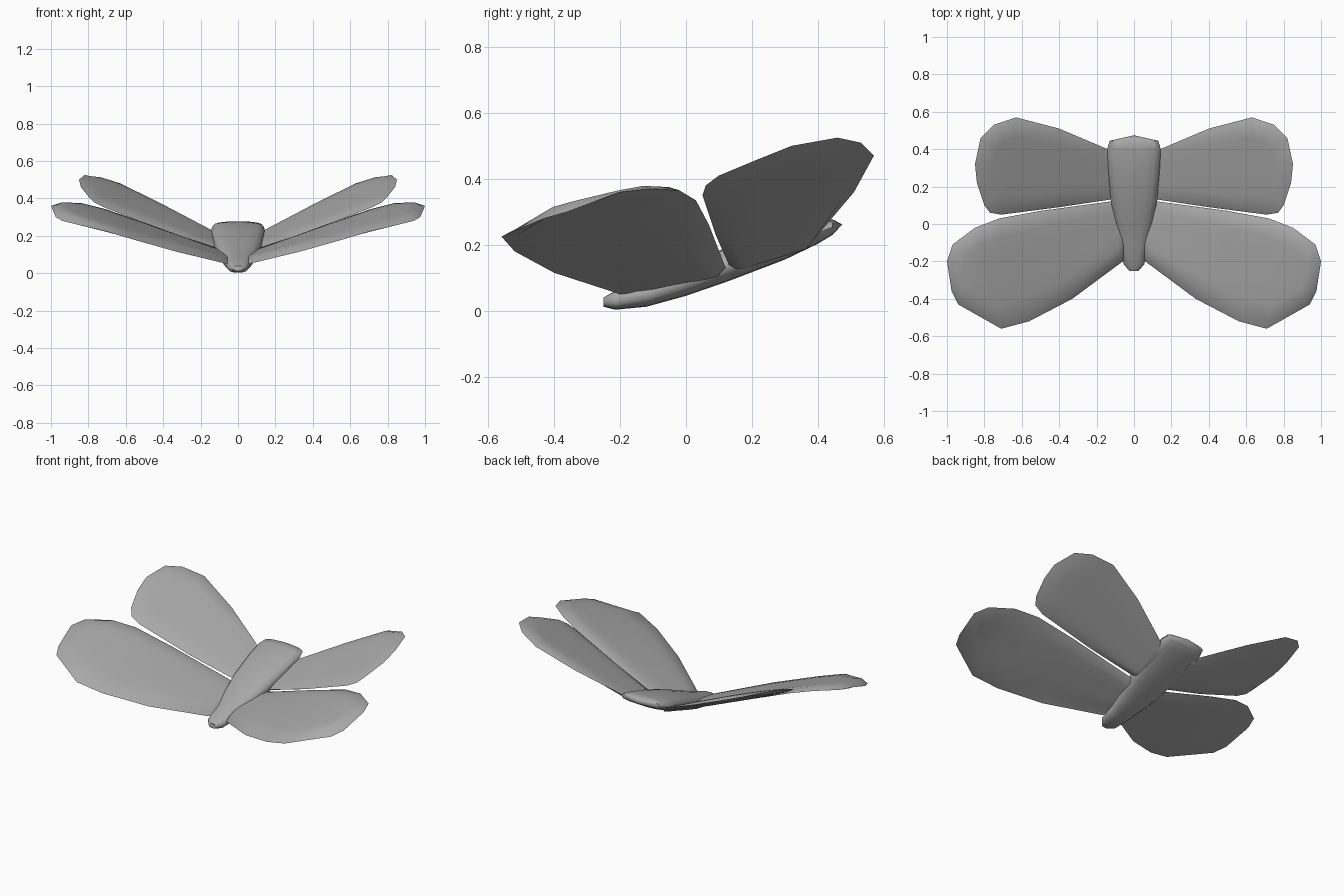
import bpy, bmesh, math
from mathutils import Vector

old = bpy.data.objects.get("Cube")
if old:
    bpy.data.objects.remove(old)

grey = bpy.data.materials.new("plain grey")
grey.use_nodes = True
colour = (0.4, 0.4, 0.4, 1)
grey.diffuse_color = colour
grey.node_tree.nodes["Principled BSDF"].inputs["Base Color"].default_value = colour


def finish(bm, name, angle):
    bmesh.ops.recalc_face_normals(bm, faces=bm.faces)
    mesh = bpy.data.meshes.new(name)
    bm.to_mesh(mesh)
    bm.free()
    obj = bpy.data.objects.new(name, mesh)
    bpy.context.collection.objects.link(obj)
    mesh.materials.append(grey)
    bpy.ops.object.select_all(action="DESELECT")
    obj.select_set(True)
    bpy.context.view_layer.objects.active = obj
    bpy.ops.object.shade_smooth_by_angle(angle=math.radians(angle))


def bridge(bm, a, b):
    n = len(a)
    for i in range(n):
        j = (i + 1) % n
        bm.faces.new((a[i], a[j], b[j], b[i]))


# Wing: a rim, with stepped rings above and below drawn in towards the wing's axis
def wing(name, rim, root, tip, sheet, above, below, side):
    bm = bmesh.new()
    root, tip = Vector(root), Vector(tip)
    axis = tip - root

    def place(x, y, z):
        return bm.verts.new((side * x, y, z))

    edge = [place(*p) for p in rim]
    for height in (above, -below):
        last = edge
        for inset, swell in ((0.14, 0.7), (0.4, 1), (0.75, 1)):
            ring = []
            for x, y, z in rim:
                p = Vector((x, y))
                t = min(max((p - root).dot(axis) / axis.length_squared, 0), 1)
                q = p.lerp(root + axis * t, inset)
                ring.append(place(q.x, q.y, sheet(q.x, q.y) + height * swell))
            bridge(bm, last, ring)
            last = ring
        bm.faces.new(last)
    bmesh.ops.triangulate(bm, faces=[f for f in bm.faces if len(f.verts) > 4])
    finish(bm, name, 60)


back_rim = [(.1, .38, .225), (.14, .4, .23), (.4, .51, .36), (.63, .57, .47),
            (.75, .53, .51), (.82, .46, .525), (.85, .32, .5), (.84, .22, .46),
            (.8, .1, .41), (.77, .06, .38), (.71, .05, .35), (.4, .09, .23),
            (.13, .13, .14), (.1, .14, .14)]
front_rim = [(.08, .11, .12), (.13, .12, .13), (.5, .07, .26), (.72, .03, .335),
             (.85, -.02, .365), (.97, -.11, .37), (1, -.2, .36), (.975, -.36, .3),
             (.94, -.43, .28), (.71, -.56, .225), (.56, -.52, .18), (.33, -.4, .115),
             (.06, -.2, .05), (.04, -.1, .06)]


def back_sheet(x, y):
    return 0.04 + 0.42 * x + 0.31 * y


# The front wing twists along its length and droops at the tip
def front_sheet(x, y):
    droop = 0.5 * max(0, x - 0.72) ** 2
    return 0.06 + 0.38 * x + y * (0.1 + 0.13 * x) - droop


for side, label in ((1, "left"), (-1, "right")):
    wing(label + "_back_wing", back_rim, (.14, .26), (.62, .31),
         back_sheet, .015, .015, side)
    wing(label + "_front_wing", front_rim, (.1, -.02), (.78, -.25),
         front_sheet, .02, .012, side)

# Body: full, rounded sections along y (y, half width, bottom, top)
sections = [(-.25, .025, .012, .04), (-.215, .055, .003, .06), (-.12, .07, .012, .092),
            (0, .1, .045, .14), (.13, .125, .09, .195), (.3, .14, .155, .25),
            (.4, .143, .203, .272), (.445, .13, .23, .277)]
bm = bmesh.new()
rings = []
sides = 16
for y, half, low, high in sections:
    ring = []
    for i in range(sides):
        a = math.tau * i / sides
        c, s = math.cos(a), math.sin(a)
        x = half * math.copysign(abs(c) ** 0.8, c)
        z = (low + high) / 2 + (high - low) / 2 * math.copysign(abs(s) ** 0.8, s)
        ring.append(bm.verts.new((x, y, z)))
    if rings:
        bridge(bm, rings[-1], ring)
    rings.append(ring)
bm.faces.new(rings[0])

# Head end: a shallow point
point = bm.verts.new((0, .474, .262))
for i in range(sides):
    bm.faces.new((rings[-1][i - 1], rings[-1][i], point))
finish(bm, "body", 50)
